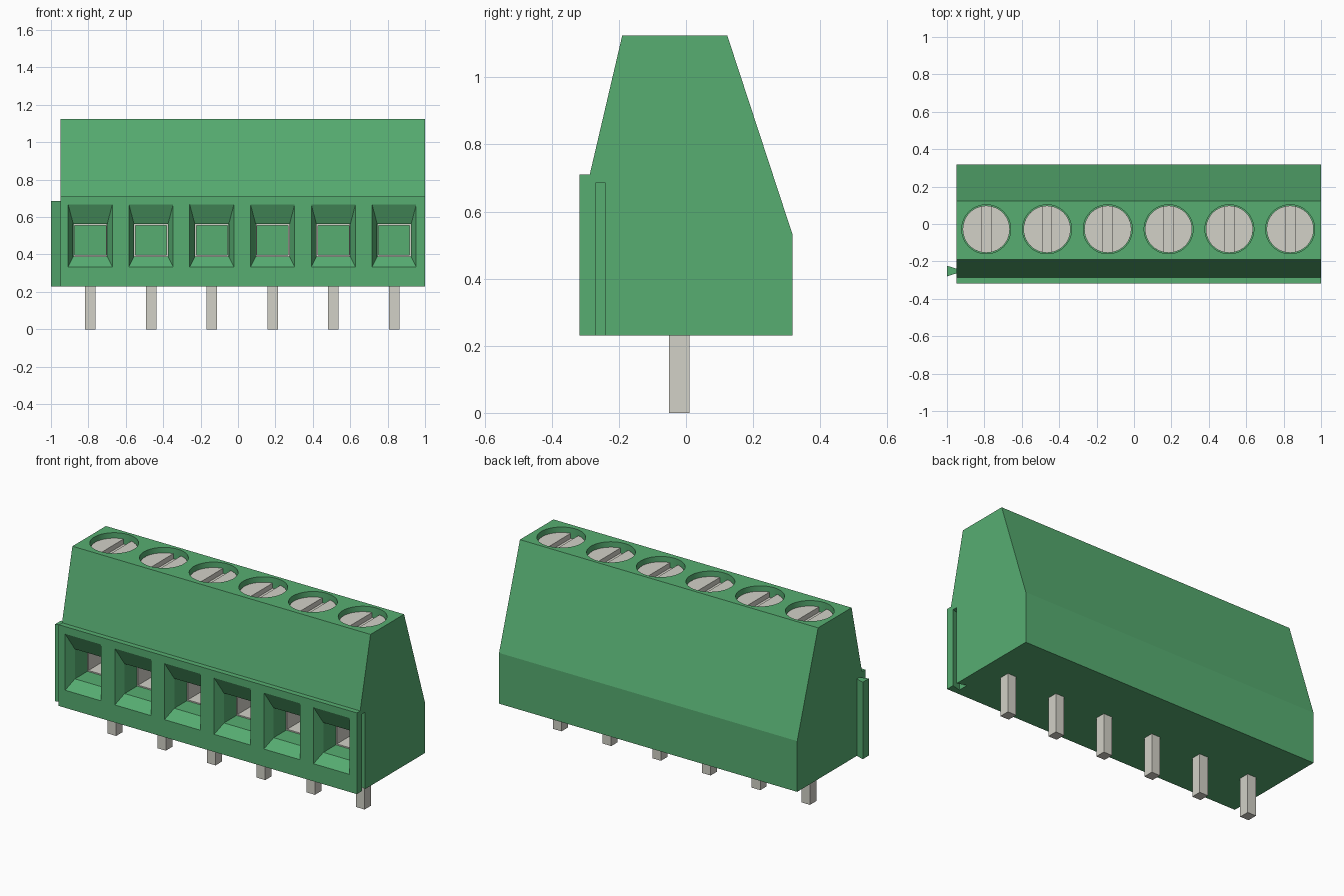
import bpy, bmesh, math
from mathutils import Vector

cube = bpy.data.objects.get("Cube")
if cube:
    bpy.data.objects.remove(cube, do_unlink=True)


def material(name, colour):
    m = bpy.data.materials.new(name)
    m.use_nodes = True
    m.diffuse_color = (*colour, 1)
    m.node_tree.nodes["Principled BSDF"].inputs["Base Color"].default_value = (*colour, 1)
    return m


GREEN = material("green plastic", (0.095, 0.42, 0.167))
METAL = material("pale metal", (0.645, 0.638, 0.572))


def loft(bm, rings):
    """Closed solid through a list of rings with equal point counts."""
    rows = [[bm.verts.new(p) for p in ring] for ring in rings]
    n = len(rows[0])
    faces = [bm.faces.new(rows[0]), bm.faces.new(rows[-1][::-1])]
    for a, b in zip(rows, rows[1:]):
        for i in range(n):
            j = (i + 1) % n
            faces.append(bm.faces.new((a[i], b[i], b[j], a[j])))
    bmesh.ops.recalc_face_normals(bm, faces=faces)


def box(bm, x0, x1, y0, y1, z0, z1):
    loft(bm, [[(x0, y0, z), (x1, y0, z), (x1, y1, z), (x0, y1, z)] for z in (z0, z1)])


def prism(bm, outline, z0, z1):
    loft(bm, [[(x, y, z) for x, y in outline] for z in (z0, z1)])


def finish(name, bm, mat):
    mesh = bpy.data.meshes.new(name)
    bm.to_mesh(mesh)
    bm.free()
    mesh.materials.append(mat)
    ob = bpy.data.objects.new(name, mesh)
    bpy.context.collection.objects.link(ob)
    return ob


def select(ob):
    bpy.ops.object.select_all(action='DESELECT')
    ob.select_set(True)
    bpy.context.view_layer.objects.active = ob


def circle(x, y, r, n=48):
    return [(x + r * math.cos(2 * math.pi * i / n), y + r * math.sin(2 * math.pi * i / n))
            for i in range(n)]


CENTRES = [-0.79 + 0.325 * i for i in range(6)]
SCREW_Y, SCREW_R, SLOT = -0.028, 0.126, 0.025
SCREW_TOP = 1.095
BASE_Z = 0.23

# Housing: side profile extruded along x
profile = [(-0.318, BASE_Z), (0.318, BASE_Z), (0.318, 0.53), (0.123, 1.125),
           (-0.19, 1.125), (-0.287, 0.71), (-0.318, 0.71)]
bm = bmesh.new()
loft(bm, [[(x, y, z) for y, z in profile] for x in (-0.95, 1.0)])
housing = finish("housing", bm, GREEN)

# Cutters: wire entries, screw wells and the dovetail groove
bm = bmesh.new()
for cx in CENTRES:
    def entry(y, half, z0, z1):
        return [(cx - half, y, z0), (cx + half, y, z0), (cx + half, y, z1), (cx - half, y, z1)]
    loft(bm, [entry(-0.35, 0.118, 0.334, 0.667), entry(-0.318, 0.118, 0.334, 0.667),
              entry(-0.265, 0.091, 0.388, 0.564), entry(0.1, 0.091, 0.388, 0.564)])
    prism(bm, circle(cx, SCREW_Y, 0.131), 1.03, 1.2)
prism(bm, [(1.02, -0.27), (1.0, -0.27), (0.945, -0.285),
           (0.945, -0.222), (1.0, -0.24), (1.02, -0.24)], 0.1, 0.685)
cutter = finish("housing_cutter", bm, GREEN)
cutter.hide_render = True

select(housing)
mod = housing.modifiers.new("openings", 'BOOLEAN')
mod.operation, mod.solver, mod.object = 'DIFFERENCE', 'EXACT', cutter
bpy.ops.object.modifier_apply(modifier=mod.name)
bpy.data.objects.remove(cutter, do_unlink=True)
bpy.ops.object.shade_smooth_by_angle(angle=math.radians(12))

# Dovetail rib on the right end
bm = bmesh.new()
prism(bm, [(-1.0, -0.28), (-0.949, -0.264), (-0.949, -0.239), (-1.0, -0.223)], BASE_Z, 0.685)
finish("dovetail_rib", bm, GREEN)

for i, cx in enumerate(CENTRES, 1):
    # Slotted screw: round base with two half heads either side of the slot
    bm = bmesh.new()
    prism(bm, circle(cx, SCREW_Y, SCREW_R), 1.031, SCREW_TOP - 0.03)
    a = math.acos(SLOT / SCREW_R)
    for side in (0, math.pi):
        arc = [side - a + 2 * a * k / 20 for k in range(21)]
        prism(bm, [(cx + SCREW_R * math.cos(t), SCREW_Y + SCREW_R * math.sin(t)) for t in arc],
              SCREW_TOP - 0.03, SCREW_TOP)
    screw = finish(f"screw_{i}", bm, METAL)
    select(screw)
    bpy.ops.object.shade_smooth_by_angle(angle=math.radians(12))

    # Metal clamp lining the inner part of the wire entry
    bm = bmesh.new()
    t, y0, y1, z0, z1 = 0.007, -0.15, 0.099, 0.389, 0.563
    box(bm, cx - 0.09, cx - 0.09 + t, y0, y1, z0, z1)
    box(bm, cx + 0.09 - t, cx + 0.09, y0, y1, z0, z1)
    box(bm, cx - 0.09 + t, cx + 0.09 - t, y0, y1, z0, z0 + t)
    box(bm, cx - 0.09 + t, cx + 0.09 - t, y0, y1, z1 - t, z1)
    finish(f"wire_clamp_{i}", bm, METAL)

    # Solder pin
    bm = bmesh.new()
    box(bm, cx - 0.028, cx + 0.028, -0.05, 0.01, 0.0, BASE_Z + 0.02)
    finish(f"pin_{i}", bm, METAL)
